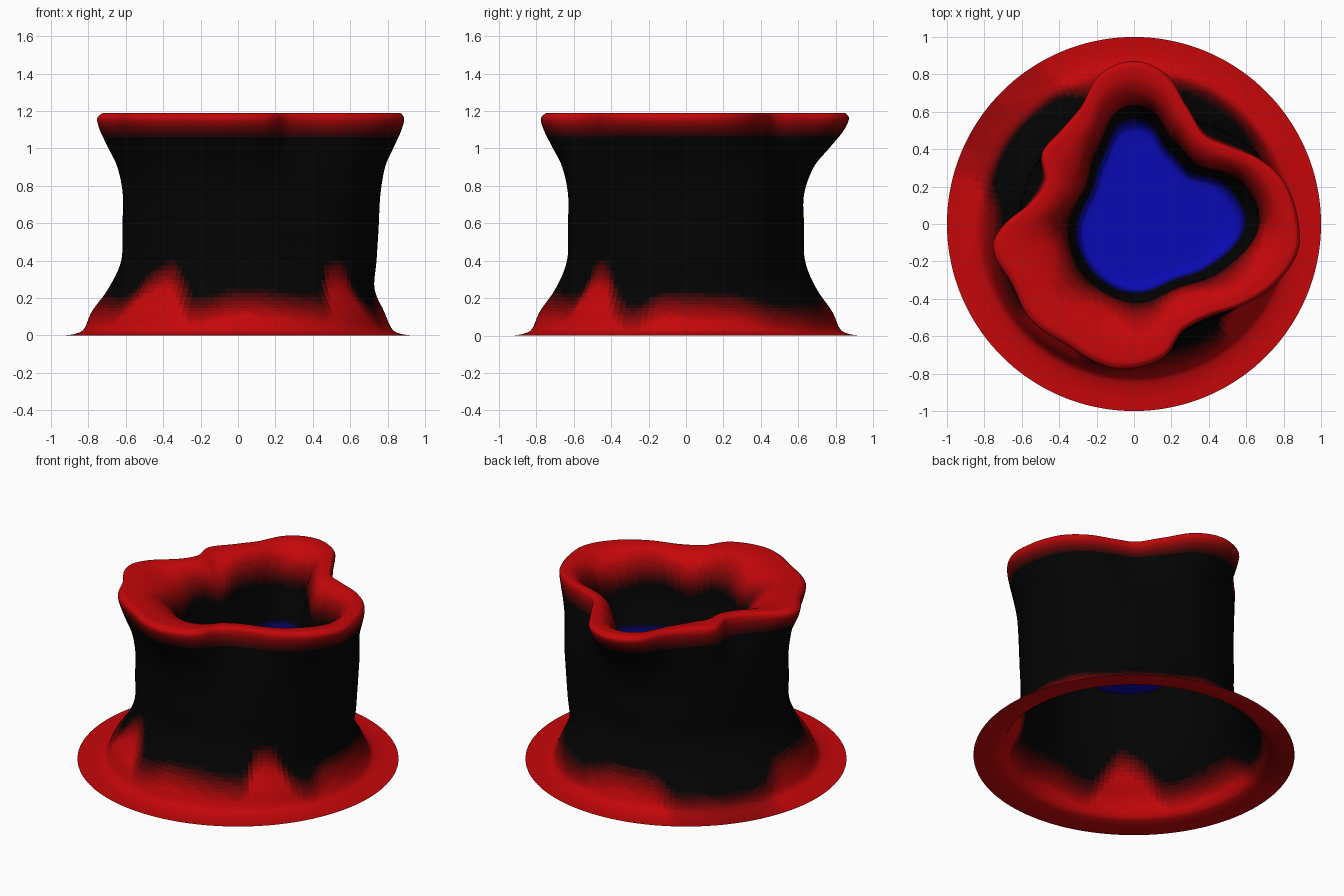
import bpy
from math import sin, cos, pi

if "Cube" in bpy.data.objects:
    bpy.data.objects.remove(bpy.data.objects["Cube"])

SEG = 144   # points round each ring
SUB = 6     # rows between key rings
STEPS = 12  # colour steps in each fade


def catmull(a, b, c, d, t):
    return b + 0.5 * t * (c - a + t * (2*a - 5*b + 4*c - d + t * (3*(b - c) + d - a)))


def around(table):
    """Smooth closed curve through (degrees, value) pairs, sampled SEG times."""
    n = len(table)
    out = []
    for s in range(SEG):
        deg = 360 * s / SEG
        i = max(k for k in range(n) if table[k][0] <= deg)
        a0 = table[i][0]
        a1 = table[(i + 1) % n][0] + (360 if i == n - 1 else 0)
        v = [table[(i + k) % n][1] for k in (-1, 0, 1, 2)]
        out.append(catmull(*v, (deg - a0) / (a1 - a0)))
    return out


def const(r):
    return [r] * SEG


def mix(a, b, t):
    return [p + (q - p) * t for p, q in zip(a, b)]


# outlines seen from above: lip outside, lip inside, waist
lip = around([(0, .88), (15, .84), (25, .775), (39, .66), (52, .61), (67, .70), (78, .82),
              (90, .87), (103, .82), (114, .69), (128, .635), (143, .62), (154, .53), (169, .57),
              (184, .73), (191, .765), (206, .727), (222, .753), (242, .74), (256, .77),
              (266, .777), (283, .73), (294, .63), (310, .64), (326, .745), (339, .835), (351, .89)])
pit = around([(0, .66), (23, .60), (42, .46), (69, .50), (82, .61), (97, .61), (112, .46),
              (136, .335), (160, .32), (188, .35), (226, .375), (270, .41), (306, .41), (334, .53)])
waist = around([(0, .76), (30, .76), (48, .68), (70, .63), (90, .63), (130, .625), (155, .61),
                (180, .615), (215, .64), (270, .63), (298, .63), (325, .72)])
# height of the red at the foot
foot_red = around([(0, .17), (20, .16), (35, .11), (65, .10), (85, .17), (108, .16), (120, .07),
                   (160, .06), (175, .17), (205, .15), (215, .16), (224, .28), (236, .34), (243, .26),
                   (250, .15), (270, .19), (300, .16), (307, .17), (313, .32), (322, .33),
                   (330, .16), (338, .10), (348, .17)])

# key rings: skirt, wall, lip, then down the inside
keys = [(const(1.0), 0), (const(.93), 0), (const(.86), .012), (const(.82), .04), (const(.78), .13),
        (mix(const(.72), waist, .25), .25), (mix(const(.66), waist, .8), .4),
        (mix(const(.65), waist, .92), .58), (waist, .75), (mix(waist, lip, .22), .9),
        (mix(waist, lip, .56), 1.0), (mix(waist, lip, .87), 1.09), (lip, 1.153),
        (mix(lip, pit, .04), 1.18), (mix(lip, pit, .14), 1.19), (mix(lip, pit, .45), 1.177),
        (mix(lip, pit, .75), 1.12), (mix(lip, pit, .95), 1.02), (pit, .9),
        (mix(pit, const(0), .09), .74)]


def ramp(name, rgb):
    """Materials fading from black to the colour."""
    mats = []
    for k in range(STEPS):
        m = bpy.data.materials.new(f"{name}_{k}")
        t = k / (STEPS - 1)
        m.diffuse_color = (*[.001 + (c - .001) * t ** 1.7 for c in rgb], 1)
        m.use_nodes = True
        m.node_tree.nodes["Principled BSDF"].inputs["Base Color"].default_value = m.diffuse_color
        mats.append(m)
    return mats


def level(x):
    return round(max(0, min(1, x)) * (STEPS - 1))


def smooth_rows(keys):
    """Insert smooth rows between the key rings."""
    rows = []
    for i in range(len(keys) - 1):
        q = [keys[max(0, min(len(keys) - 1, i + k))] for k in (-1, 0, 1, 2)]
        for u in range(SUB):
            t = u / SUB
            rows.append(([catmull(*[k[0][s] for k in q], t) for s in range(SEG)],
                         max(0, catmull(*[k[1] for k in q], t))))
    return rows + [keys[-1]]


def loft(name, rings, mats, shade, cap=False):
    """Skin closed rings of (radius list, height) and colour each face."""
    verts = [(r[s] * cos(2*pi*s/SEG), r[s] * sin(2*pi*s/SEG), z) for r, z in rings for s in range(SEG)]
    faces, tags = [], []
    for j in range(len(rings) - 1):
        for s in range(SEG):
            n = (s + 1) % SEG
            faces.append((j*SEG + s, j*SEG + n, (j+1)*SEG + n, (j+1)*SEG + s))
            tags.append(shade(j, s, (rings[j][1] + rings[j+1][1]) / 2))
    if cap:
        last = (len(rings) - 1) * SEG
        verts.append((0, 0, rings[-1][1]))
        for s in range(SEG):
            faces.append((last + s, last + (s + 1) % SEG, len(verts) - 1))
            tags.append(STEPS - 1)
    me = bpy.data.meshes.new(name)
    me.from_pydata(verts, [], faces)
    for m in mats:
        me.materials.append(m)
    for p, t in zip(me.polygons, tags):
        p.material_index = t
        p.use_smooth = True
    bpy.context.collection.objects.link(bpy.data.objects.new(name, me))


def wall_shade(j, s, z):
    if j < 14 * SUB:                                    # outside
        return level(max((foot_red[s] + .07 - z) / .16, (z - 1.05) / .12))
    return level((z - .95 - .03 * sin(s * .3)) / .2)    # inside


# crater wall
loft("crater_wall", smooth_rows(keys), ramp("red", (.56, .002, .003)), wall_shade)

# blue floor of the pit, dished at its edge
floor = smooth_rows([(mix(pit, const(0), t), z) for t, z in
                     ((.09, .74), (.115, .68), (.16, .63), (.25, .61), (.6, .605))])
loft("pool_floor", floor, ramp("blue", (.003, .003, .46)), lambda j, s, z: level((.74 - z) / .10), True)
